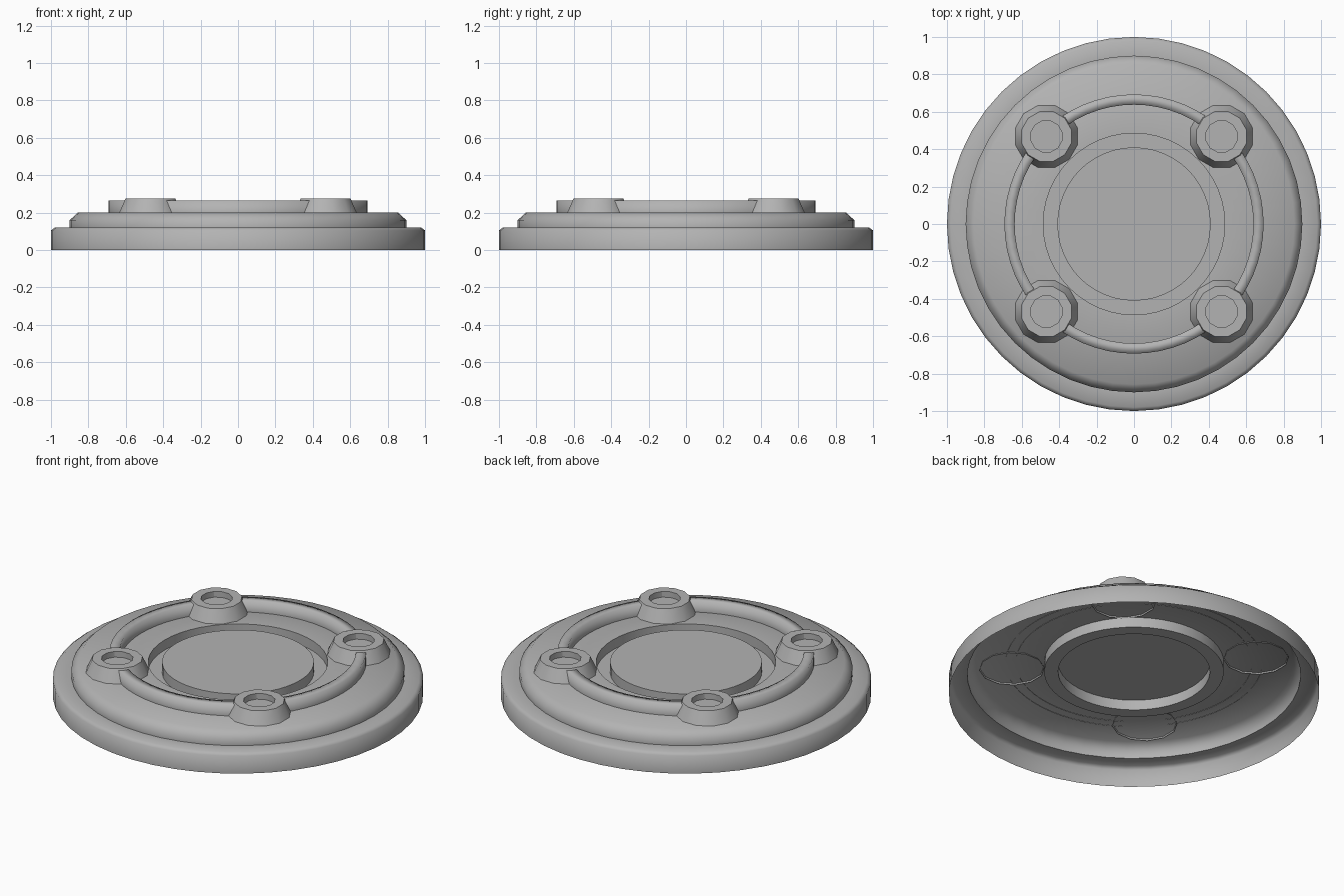
import bpy, bmesh
from math import cos, sin, pi, radians

if "Cube" in bpy.data.objects:
    bpy.data.objects.remove(bpy.data.objects["Cube"])

grey = bpy.data.materials.new("mid_grey")
grey.diffuse_color = (.45, .45, .45, 1)
grey.use_nodes = True
grey.node_tree.nodes["Principled BSDF"].inputs["Base Color"].default_value = grey.diffuse_color


def lathe(name, profile, sides, loc=(0, 0, 0), start=0.0, sweep=2 * pi, angle=30):
    """Revolve a (radius, height) profile, running outside to inside, around z."""
    closed = sweep > 6.28
    count = sides if closed else sides + 1
    bm = bmesh.new()
    rings = []
    for r, z in profile:
        if r == 0:
            rings.append([bm.verts.new((0, 0, z))] * count)
        else:
            rings.append([bm.verts.new((r * cos(start + sweep * i / sides),
                                        r * sin(start + sweep * i / sides), z))
                          for i in range(count)])
    for a, b in zip(rings, rings[1:]):
        for i in range(sides):
            j = (i + 1) % count
            bm.faces.new(list(dict.fromkeys([a[i], a[j], b[j], b[i]])))
    mesh = bpy.data.meshes.new(name)
    bm.to_mesh(mesh)
    bm.free()
    mesh.materials.append(grey)
    obj = bpy.data.objects.new(name, mesh)
    obj.location = loc
    bpy.context.collection.objects.link(obj)
    bpy.context.view_layer.objects.active = obj
    obj.select_set(True)
    bpy.ops.object.shade_smooth_by_angle(angle=radians(angle))
    obj.select_set(False)
    return obj


# Stepped shell, open underneath, with a groove around the middle disc
lathe("base_plate", [(1, 0), (1, .105), (.98, .12), (.9, .12), (.9, .16),
                     (.857, .2), (.485, .2), (.485, .14), (.41, .14),
                     (.41, .2), (0, .2)], 48, angle=55)

# Four bosses with shallow sockets, and the raised ring arcs running between them
gap = .18
for k in range(4):
    a = pi / 4 + k * pi / 2
    lathe(f"boss_{k + 1}", [(.176, .192), (.138, .276), (.086, .276),
                            (.086, .242), (0, .242)], 12,
          (.662 * cos(a), .662 * sin(a), 0), pi / 12)
    lathe(f"ring_arc_{k + 1}", [(.693, .198), (.693, .266), (.638, .266), (.638, .198)],
          12, start=a + gap, sweep=pi / 2 - 2 * gap, angle=100)
